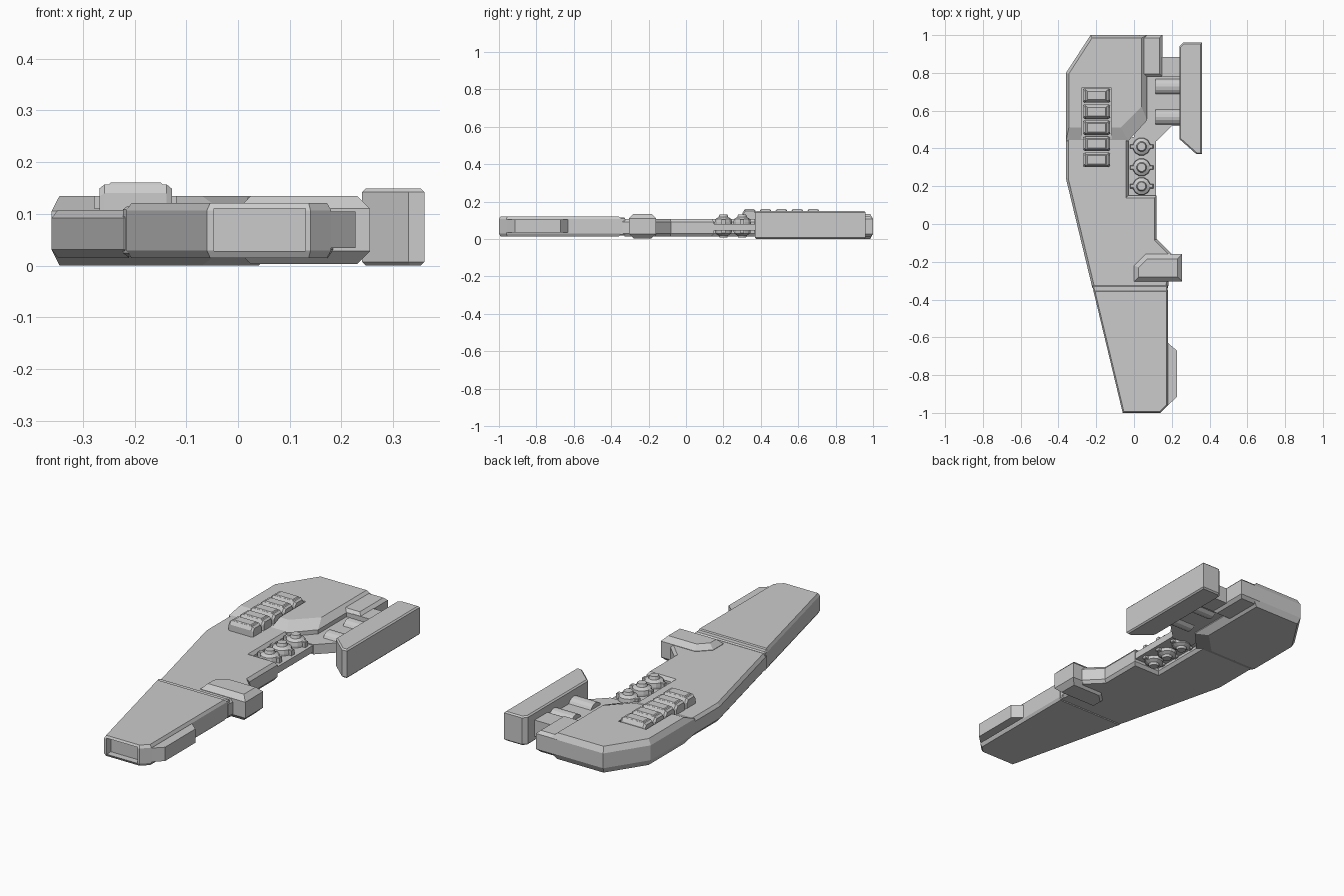
import bpy, bmesh, math
from mathutils import Vector, Matrix

if "Cube" in bpy.data.objects:
    bpy.data.objects.remove(bpy.data.objects["Cube"])


def make(name, bm):
    bmesh.ops.recalc_face_normals(bm, faces=bm.faces[:])
    me = bpy.data.meshes.new(name)
    bm.to_mesh(me)
    bm.free()
    ob = bpy.data.objects.new(name, me)
    bpy.context.collection.objects.link(ob)
    return ob


def loft(name, layers):
    """Join outlines of equal point count, each given as (points, z)."""
    bm = bmesh.new()
    rings = [[bm.verts.new((x, y, z)) for x, y in pts] for pts, z in layers]
    n = len(rings[0])
    for a, b in zip(rings, rings[1:]):
        for i in range(n):
            j = (i + 1) % n
            bm.faces.new((a[i], a[j], b[j], b[i]))
    bm.faces.new(rings[0][::-1])
    bm.faces.new(rings[-1])
    return make(name, bm)


def inset(pts, d):
    """Mitred inset of a counter-clockwise outline."""
    out = []
    for i, p in enumerate(pts):
        p, a, b = Vector(p), Vector(pts[i - 1]), Vector(pts[(i + 1) % len(pts)])
        e, f = (p - a).normalized(), (b - p).normalized()
        n1, n2 = Vector((-e.y, e.x)), Vector((-f.y, f.x))
        m = n1 + n2
        out.append(tuple(p + m * (d * 2 / m.length_squared)))
    return out


def prism(name, pts, z0, z1, c=0.0, dz=None):
    """Upright prism whose top and bottom rims are chamfered."""
    if c == 0:
        return loft(name, [(pts, z0), (pts, z1)])
    dz = dz or c
    s = inset(pts, c)
    return loft(name, [(s, z0), (pts, z0 + dz), (pts, z1 - dz), (s, z1)])


def rect(x0, x1, y0, y1):
    return [(x0, y0), (x1, y0), (x1, y1), (x0, y1)]


def cut(target, pts, z0, z1):
    cutter = prism(target.name + "_cutter", pts, z0, z1)
    cutter.hide_render = True
    cutter.hide_viewport = True
    m = target.modifiers.new("recess", 'BOOLEAN')
    m.operation = 'DIFFERENCE'
    m.object = cutter


def cylinder_x(name, x0, x1, y, z, r, sides):
    bm = bmesh.new()
    bmesh.ops.create_cone(bm, cap_ends=True, segments=sides, radius1=r, radius2=r, depth=x1 - x0)
    bm.transform(Matrix.Translation(((x0 + x1) / 2, y, z)) @ Matrix.Rotation(math.pi / 2, 4, 'Y'))
    return make(name, bm)


def turned(name, x, y, profile, sides):
    """Stack of rings about z."""
    return loft(name, [([(x + r * math.cos(2 * math.pi * (k + .5) / sides),
                          y + r * math.sin(2 * math.pi * (k + .5) / sides))
                         for k in range(sides)], z) for r, z in profile])


# Tapered middle body, notched where the knobs sit
prism("middle_body", [(-0.36, 0.24), (-0.22, -0.34), (0.18, -0.34), (0.20, -0.16), (0.12, -0.08),
                      (0.12, 0.15), (-0.03, 0.15), (-0.03, 0.52), (-0.36, 0.52)],
      0.015, 0.108, 0.012, 0.016)

# Thick rear body with sloped front and right edges
outer = [(-0.36, 0.44), (-0.03, 0.44), (0.07, 0.55), (0.07, 1.0), (-0.23, 1.0), (-0.36, 0.80)]
inner = [(-0.345, 0.51), (-0.07, 0.51), (0.04, 0.62), (0.04, 0.985), (-0.222, 0.985), (-0.345, 0.795)]
rear = loft("rear_body", [(inner, 0.0), (outer, 0.03), (outer, 0.106), (inner, 0.135)])
cut(rear, rect(-0.277, -0.12, 0.40, 0.72), 0.11, 0.2)

# Side strip, bridge and thin plate leading to the stock
prism("rear_strip", rect(0.03, 0.15, 0.78, 1.0), 0.012, 0.122, 0.015)
prism("stock_bridge", rect(0.10, 0.26, 0.78, 0.885), 0.025, 0.108)
prism("stock_plate", [(0.0, 0.44), (0.12, 0.44), (0.20, 0.52), (0.25, 0.52), (0.25, 0.79), (0.0, 0.79)],
      0.035, 0.085)
for i, y in enumerate((0.567, 0.727)):
    cylinder_x(f"bridge_roller_{i + 1}", 0.115, 0.245, y, 0.065, 0.045, 16)

# Shoulder stock
prism("stock", [(0.24, 0.45), (0.33, 0.37), (0.36, 0.37), (0.36, 0.96), (0.26, 0.96), (0.24, 0.94)],
      0.0, 0.149, 0.007)

# Power cells in their tray
for i in range(5):
    y = 0.68 - 0.085 * i
    prof = [(-.038, .09), (.038, .09), (.038, .14), (.027, .157), (-.027, .157), (-.038, .14)]
    bm = bmesh.new()
    rings = []
    for x, s in ((-0.268, 0.88), (-0.258, 1), (-0.138, 1), (-0.128, 0.88)):
        rings.append([bm.verts.new((x, y + py * s, 0.09 + (pz - 0.09) * s)) for py, pz in prof])
    for a, b in zip(rings, rings[1:]):
        for k in range(6):
            bm.faces.new((a[k], a[(k + 1) % 6], b[(k + 1) % 6], b[k]))
    bm.faces.new(rings[0])
    bm.faces.new(rings[-1])
    make(f"power_cell_{i + 1}", bm)
    prism(f"cell_band_{i + 1}", rect(-0.25, -0.146, y - 0.026, y + 0.026), 0.10, 0.161, 0.004)

# Recessed knob plate and three double-sided knobs
prism("knob_plate", rect(-0.05, 0.117, 0.14, 0.46), 0.045, 0.08)
for i, y in enumerate((0.41, 0.30, 0.20)):
    turned(f"knob_{i + 1}", 0.04, y, [(0.022, 0.008), (0.027, 0.02), (0.045, 0.03), (0.048, 0.05),
                                      (0.048, 0.09), (0.045, 0.107), (0.027, 0.117), (0.022, 0.132)], 12)
    prism(f"knob_tab_{i + 1}", rect(-0.022, 0.102, y - 0.011, y + 0.011), 0.03, 0.108, 0.003)

# Collar block at the grip side
prism("collar_block", [(0.0, -0.305), (0.255, -0.305), (0.255, -0.16), (0.06, -0.16), (0.0, -0.22)],
      0.003, 0.135, 0.025)

# Barrel shroud with hollow muzzle and rear joint ridge
barrel = prism("barrel", [(-0.216, -0.35), (-0.06, -1.0), (0.14, -1.0), (0.18, -0.96), (0.18, -0.35)],
               0.015, 0.121, 0.008, 0.014)
cut(barrel, rect(-0.046, 0.13, -1.1, -0.965), 0.028, 0.11)
prism("barrel_joint", [(-0.222, -0.325), (-0.212, -0.36), (0.178, -0.36), (0.178, -0.325)],
      0.018, 0.115, 0.006)

# Side lug near the muzzle
prism("muzzle_lug", [(0.14, -0.96), (0.18, -0.96), (0.227, -0.915), (0.227, -0.67), (0.18, -0.63), (0.14, -0.63)],
      0.034, 0.105)
